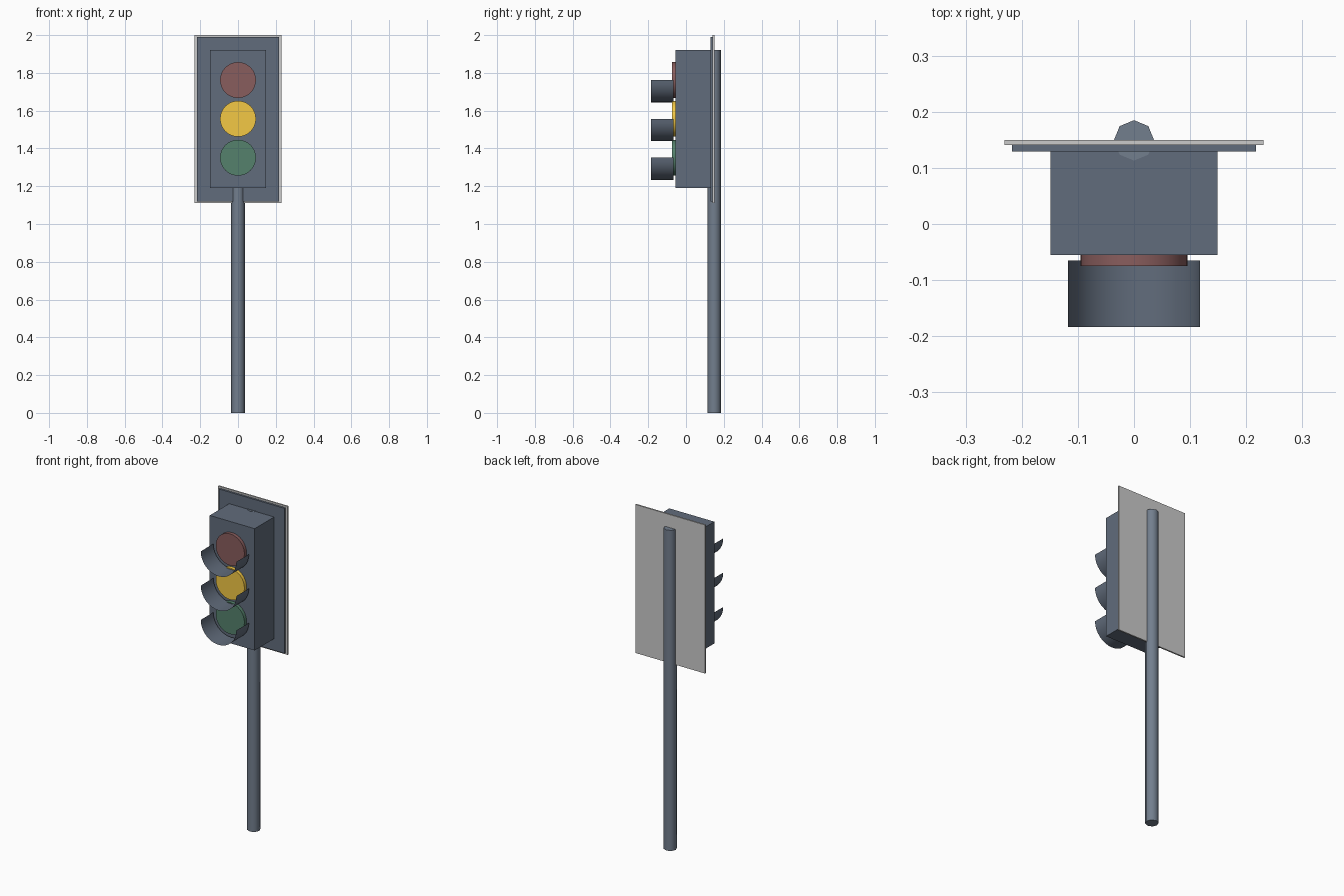
import bpy, bmesh, math

if "Cube" in bpy.data.objects:
    bpy.data.objects.remove(bpy.data.objects["Cube"])


def material(name, rgb):
    m = bpy.data.materials.new(name)
    m.diffuse_color = (*rgb, 1)
    m.use_nodes = True
    m.node_tree.nodes["Principled BSDF"].inputs["Base Color"].default_value = m.diffuse_color
    return m


dark = material("dark_metal", (0.12, 0.15, 0.2))
steel = material("pole_metal", (0.17, 0.21, 0.27))
white = material("white_border", (0.78, 0.78, 0.76))
red = material("red_glass", (0.25, 0.11, 0.11))
yellow = material("yellow_glass", (0.9, 0.58, 0.06))
green = material("green_glass", (0.09, 0.22, 0.15))


def box(name, half_width, y0, y1, z0, z1, mat):
    bpy.ops.mesh.primitive_cube_add(size=1, location=(0, (y0 + y1) / 2, (z0 + z1) / 2))
    ob = bpy.context.object
    ob.name = name
    ob.scale = (half_width * 2, y1 - y0, z1 - z0)
    bpy.ops.object.transform_apply(location=False, rotation=False, scale=True)
    ob.data.materials.append(mat)
    return ob


def cylinder(name, radius, depth, location, sides, mat, tilt=0, smooth=50):
    bpy.ops.mesh.primitive_cylinder_add(vertices=sides, radius=radius, depth=depth,
                                        location=location, rotation=(tilt, 0, 0))
    ob = bpy.context.object
    ob.name = name
    ob.data.materials.append(mat)
    bpy.ops.object.shade_smooth_by_angle(angle=math.radians(smooth))
    return ob


def visor(name, radius, y0, y1, z, mat, steps=16):
    # open half shell curving under the lens
    bm = bmesh.new()
    rows = []
    for i in range(steps + 1):
        a = math.pi + math.pi * i / steps
        x, h = radius * math.cos(a), z + radius * math.sin(a)
        rows.append((bm.verts.new((x, y0, h)), bm.verts.new((x, y1, h))))
    for (a, b), (c, d) in zip(rows, rows[1:]):
        bm.faces.new((a, c, d, b)).smooth = True
    me = bpy.data.meshes.new(name)
    bm.normal_update()
    bm.to_mesh(me)
    bm.free()
    ob = bpy.data.objects.new(name, me)
    bpy.context.collection.objects.link(ob)
    me.materials.append(mat)


# pole with eight sides, its top level with the housing
cylinder("pole", 0.036, 1.922, (0, 0.149, 0.961), 8, steel)

# signal housing and the two layered back plates
box("housing", 0.149, -0.055, 0.129, 1.19, 1.92, dark)
box("back_plate", 0.217, 0.129, 0.141, 1.12, 1.99, dark)
box("back_plate_border", 0.231, 0.141, 0.15, 1.11, 2.0, white)

# three lenses, each with a visor
for name, z, mat in (("red", 1.762, red), ("yellow", 1.557, yellow), ("green", 1.351, green)):
    cylinder(name + "_lens", 0.095, 0.03, (0, -0.06, z), 32, mat, math.pi / 2)
    visor(name + "_visor", 0.118, -0.184, -0.065, z, dark)
